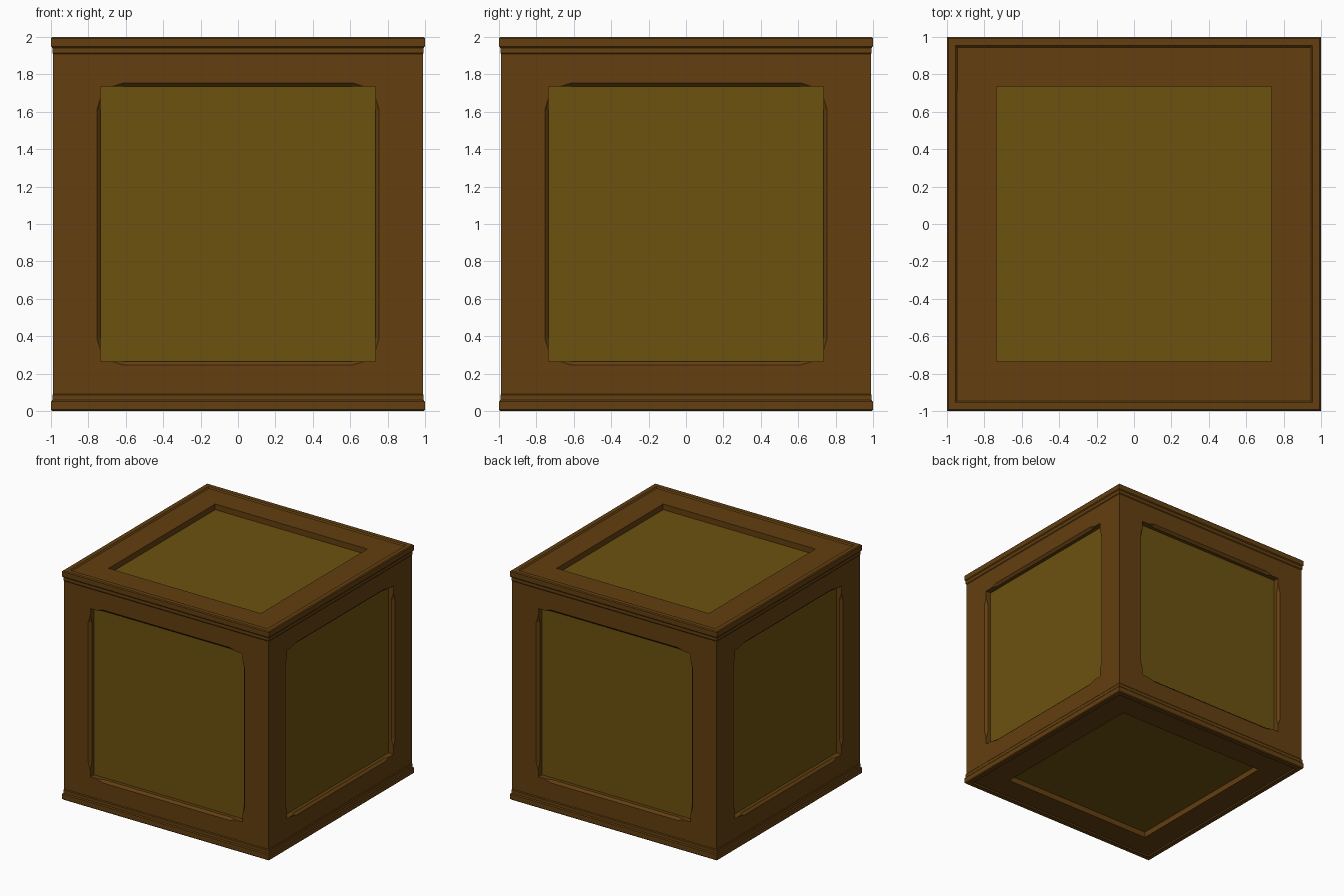
import bpy, bmesh
from math import pi
from mathutils import Matrix, Vector

if "Cube" in bpy.data.objects:
    bpy.data.objects.remove(bpy.data.objects["Cube"])

BODY = 0.988      # half width of the crate body
OPEN = 0.735      # half width of each panel opening
DEPTH = 0.05      # panel recess


def material(name, rgb):
    m = bpy.data.materials.new(name)
    m.diffuse_color = (*rgb, 1)
    m.use_nodes = True
    m.node_tree.nodes["Principled BSDF"].inputs["Base Color"].default_value = m.diffuse_color
    return m


wood = material("frame_wood", (0.125, 0.05, 0.005))
panel_wood = material("panel_wood", (0.15, 0.085, 0.005))


def finish(bm, name, mat):
    bmesh.ops.remove_doubles(bm, verts=bm.verts, dist=1e-5)
    me = bpy.data.meshes.new(name)
    bm.to_mesh(me)
    bm.free()
    me.materials.append(mat)
    ob = bpy.data.objects.new(name, me)
    bpy.context.collection.objects.link(ob)
    return ob


def frame(name, outer, place, chamfered):
    """Four mitred boards around an opening, optionally with stopped chamfers."""
    bm = bmesh.new()
    o, s, m, c = OPEN, 0.675, 0.61, 0.02
    A, B = (-outer, outer, 0), (outer, outer, 0)
    L, R = (-o, o, 0), (o, o, 0)
    Ld, Rd = (-o, o, -DEPTH), (o, o, -DEPTH)
    if chamfered:
        Ls, Rs = (-s, o, 0), (s, o, 0)              # chamfer stops
        Lm, Rm = (-m, o + c, 0), (m, o + c, 0)      # chamfer on the face
        Lw, Rw = (-m, o, -c), (m, o, -c)            # chamfer on the inner wall
        faces = [(A, L, Ls, Lm, Rm, Rs, R, B), (Lm, Lw, Rw, Rm),
                 (Lm, Ls, Lw), (Rm, Rw, Rs),
                 (L, Ld, Rd, R, Rs, Rw, Lw, Ls)]
    else:
        faces = [(A, L, R, B), (L, Ld, Rd, R)]
    for k in range(4):
        turn = place @ Matrix.Rotation(k * pi / 2, 4, 'Z')
        for f in faces:
            bm.faces.new([bm.verts.new(turn @ Vector(p)) for p in f])
    finish(bm, name, wood)


def panel(name, place):
    """Flat board at the bottom of the recess."""
    bm = bmesh.new()
    pts = [(-OPEN, -OPEN), (OPEN, -OPEN), (OPEN, OPEN), (-OPEN, OPEN)]
    bm.faces.new([bm.verts.new(place @ Vector((x, y, -DEPTH))) for x, y in pts])
    finish(bm, name, panel_wood)


def trim(name, flip):
    """Square moulding swept around the top or bottom edge."""
    profile = [(0.945, 0.99), (0.955, 1.0), (0.993, 1.0), (1.0, 0.993), (1.0, 0.95),
               (0.993, 0.942), (0.993, 0.915), (BODY, 0.908)]
    bm = bmesh.new()
    rings = []
    for r, z in profile:
        z = 1 + flip * z
        rings.append([bm.verts.new((x * r, y * r, z))
                      for x, y in ((-1, -1), (1, -1), (1, 1), (-1, 1))])
    for a, b in zip(rings, rings[1:]):
        for i in range(4):
            j = (i + 1) % 4
            bm.faces.new((a[i], b[i], b[j], a[j]))
    bmesh.ops.recalc_face_normals(bm, faces=bm.faces)
    # open strip: make sure the outer band faces outward
    band = max(bm.faces, key=lambda f: f.calc_center_median().x)
    if band.normal.x < 0:
        bmesh.ops.reverse_faces(bm, faces=bm.faces)
    finish(bm, name, wood)


centre = Matrix.Translation((0, 0, 1))

# Side frames and panels
for k, side in enumerate(("front", "right", "back", "left")):
    place = (centre @ Matrix.Rotation(k * pi / 2, 4, 'Z')
             @ Matrix.Rotation(pi / 2, 4, 'X') @ Matrix.Translation((0, 0, BODY)))
    frame(side + "_frame", BODY, place, True)
    panel(side + "_panel", place)

# Lid and base with their mouldings
for side, flip, angle in (("top", 1, 0), ("bottom", -1, pi)):
    place = centre @ Matrix.Rotation(angle, 4, 'X') @ Matrix.Translation((0, 0, 0.99))
    frame(side + "_frame", 0.945, place, False)
    panel(side + "_panel", place)
    trim(side + "_trim", flip)
